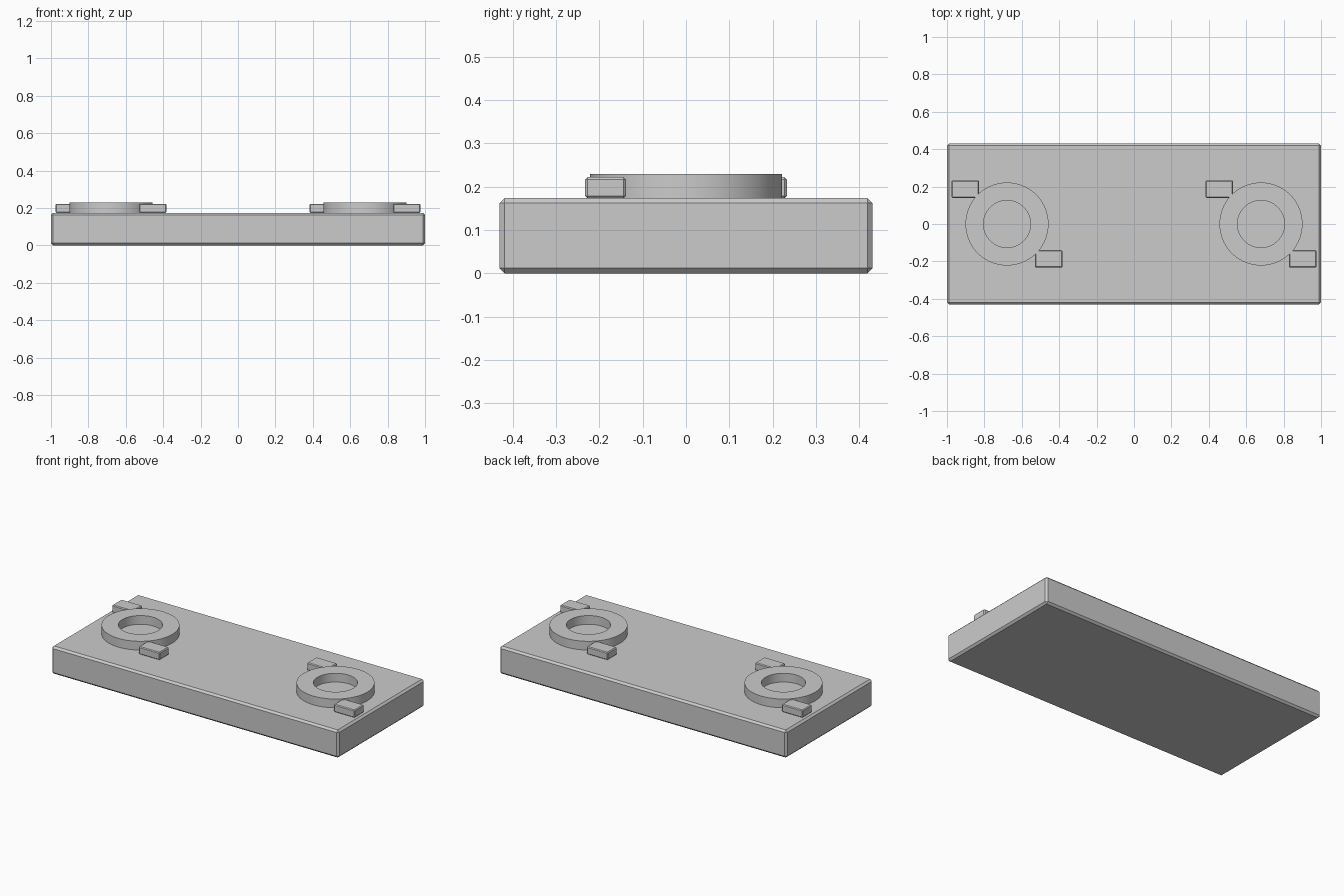
import bpy, bmesh, math
from mathutils import Matrix, Vector

cube = bpy.data.objects.get("Cube")
if cube:
    bpy.data.objects.remove(cube, do_unlink=True)

# One plain grey for the whole model
grey = bpy.data.materials.new("plain_grey")
grey.use_nodes = True
COLOR = (0.6, 0.6, 0.6, 1)
grey.diffuse_color = COLOR
grey.node_tree.nodes["Principled BSDF"].inputs["Base Color"].default_value = COLOR

PLATE_TOP = 0.174


def add_object(name, bm):
    bmesh.ops.recalc_face_normals(bm, faces=bm.faces)
    mesh = bpy.data.meshes.new(name)
    bm.to_mesh(mesh)
    bm.free()
    mesh.materials.append(grey)
    obj = bpy.data.objects.new(name, mesh)
    bpy.context.collection.objects.link(obj)
    return obj


def chamfered_box(name, center, size, chamfer):
    bm = bmesh.new()
    bmesh.ops.create_cube(bm, size=1, matrix=Matrix.Diagonal((*size, 1)))
    bmesh.ops.bevel(bm, geom=bm.edges[:], offset=chamfer, segments=1,
                    affect='EDGES')
    obj = add_object(name, bm)
    obj.location = center
    return obj


def ring(name, center, inner, outer, height):
    # Rectangular section spun around z
    bm = bmesh.new()
    section = [(inner, 0), (outer, 0), (outer, height), (inner, height)]
    verts = [bm.verts.new((r, 0, z)) for r, z in section]
    edges = [bm.edges.new((verts[i], verts[i - 1])) for i in range(4)]
    bmesh.ops.spin(bm, geom=verts + edges, cent=(0, 0, 0), axis=(0, 0, 1),
                   angle=math.tau, steps=72, use_merge=True)
    bmesh.ops.remove_doubles(bm, verts=bm.verts, dist=1e-5)
    obj = add_object(name, bm)
    obj.location = center
    bpy.ops.object.select_all(action='DESELECT')
    obj.select_set(True)
    bpy.context.view_layer.objects.active = obj
    bpy.ops.object.shade_smooth_by_angle(angle=math.radians(30))
    return obj


# Base plate
chamfered_box("base_plate", (0, 0, PLATE_TOP / 2), (2, 0.862, PLATE_TOP), 0.012)

# Each side carries a ring with two lugs at opposite corners
for side, x in (("left", 0.679), ("right", -0.679)):
    ring(side + "_ring", (x, 0, PLATE_TOP), 0.126, 0.222, 0.055)
    for end, s in (("front", 1), ("back", -1)):
        chamfered_box(f"{side}_{end}_lug",
                      Vector((x + s * 0.223, -s * 0.186, PLATE_TOP + 0.024)),
                      (0.146, 0.094, 0.048), 0.005)
